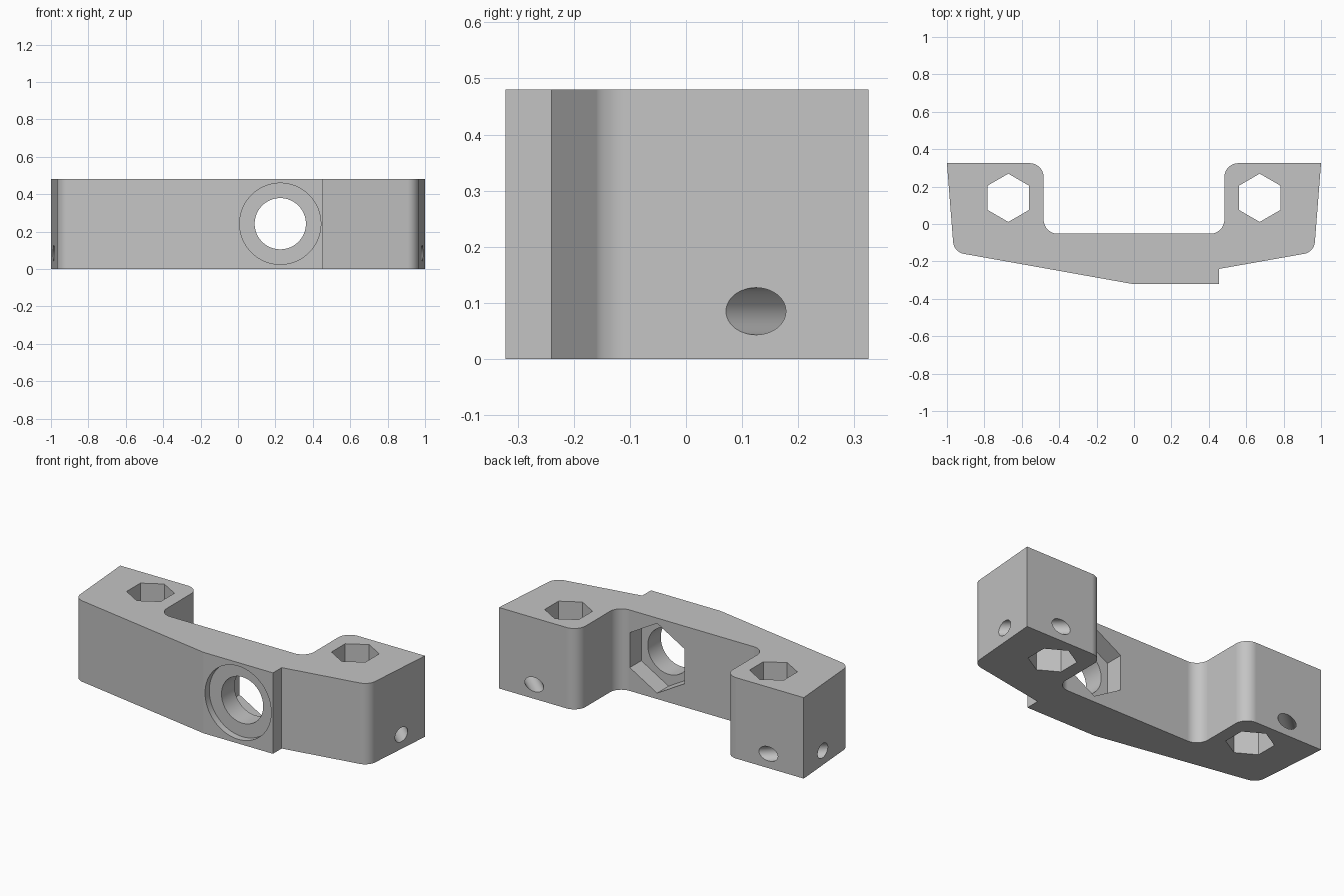
import bpy, bmesh, math
from mathutils import Vector, Matrix

default = bpy.data.objects.get("Cube")
if default:
    bpy.data.objects.remove(default, do_unlink=True)

HEIGHT = 0.48
grey = bpy.data.materials.new("light grey plastic")
colour = (0.55, 0.55, 0.55, 1)
grey.diffuse_color = colour
grey.use_nodes = True
grey.node_tree.nodes["Principled BSDF"].inputs["Base Color"].default_value = colour


def rounded(corners, steps=14):
    """Outline from (x, y, radius) corners; radius 0 stays sharp."""
    out = []
    for i, (x, y, r) in enumerate(corners):
        p = Vector((x, y))
        if r == 0:
            out.append(p)
            continue
        a = (Vector(corners[i - 1][:2]) - p).normalized()
        b = (Vector(corners[(i + 1) % len(corners)][:2]) - p).normalized()
        half = a.angle(b) / 2
        centre = p + (a + b).normalized() * r / math.sin(half)
        start = p + a * r / math.tan(half) - centre
        end = p + b * r / math.tan(half) - centre
        sweep = math.pi - 2 * half
        for k in range(steps + 1):
            t = k / steps
            out.append(centre + (start * math.sin((1 - t) * sweep)
                                 + end * math.sin(t * sweep)) / math.sin(sweep))
    return out


def polygon(radius, sides):
    return [Vector((radius * math.cos(math.pi / 2 + math.tau * i / sides),
                    radius * math.sin(math.pi / 2 + math.tau * i / sides)))
            for i in range(sides)]


def prism(name, outline, depth, matrix=Matrix()):
    """Extrude an outline along its local z and place it."""
    bm = bmesh.new()
    face = bm.faces.new([bm.verts.new((p.x, p.y, 0)) for p in outline])
    ext = bmesh.ops.extrude_face_region(bm, geom=[face])
    top = [v for v in ext["geom"] if isinstance(v, bmesh.types.BMVert)]
    bmesh.ops.translate(bm, verts=top, vec=(0, 0, depth))
    bmesh.ops.recalc_face_normals(bm, faces=bm.faces)
    bm.transform(matrix)
    mesh = bpy.data.meshes.new(name)
    bm.to_mesh(mesh)
    bm.free()
    mesh.materials.append(grey)
    obj = bpy.data.objects.new(name, mesh)
    bpy.context.collection.objects.link(obj)
    return obj


def along(start, end):
    """Placement whose z axis runs from start to end, with y kept upright."""
    start, end = Vector(start), Vector(end)
    z = (end - start).normalized()
    x = Vector((0, 0, 1)).cross(z).normalized()
    y = z.cross(x)
    rot = Matrix((x, y, z)).transposed().to_4x4()
    return Matrix.Translation(start) @ rot, (end - start).length


def bore(name, outline, start, end):
    matrix, length = along(start, end)
    return prism(name, outline, length, matrix)


# Bracket body: U-shaped plan with a shallow pointed front and a stepped pad
body = prism("bracket_body", rounded([
    (-1, 0.325, 0), (-0.963, -0.15, 0.07), (0, -0.322, 0), (0.455, -0.322, 0),
    (0.455, -0.24, 0), (0.963, -0.15, 0.07), (1, 0.325, 0),
    (0.483, 0.325, 0.075), (0.483, -0.052, 0.075),
    (-0.483, -0.052, 0.075), (-0.483, 0.325, 0.075)]), HEIGHT)

# Main bolt hole: counterbore in front, through hole, hex nut pocket behind
X, Z = 0.226, 0.242
cutters = [
    bore("bolt_hole", polygon(0.137, 64), (X, -0.5, Z), (X, 0.0, Z)),
    bore("front_counterbore", polygon(0.217, 72), (X, -0.5, Z), (X, -0.282, Z)),
    bore("nut_pocket", polygon(0.207, 6), (X, -0.16, Z), (X, 0.1, Z)),
]

# Each arm: vertical hex hole and a slanted pin hole across the back corner
for side, s in (("left", 1), ("right", -1)):
    cutters.append(prism(side + "_hex_hole", polygon(0.129, 6), 1,
                         Matrix.Translation((s * 0.672, 0.14, -0.2))))
    a, b = Vector((s * 0.768, 0.325, 0.085)), Vector((s * 0.984, 0.125, 0.085))
    cutters.append(bore(side + "_pin_hole", polygon(0.042, 48),
                        a - (b - a) * 0.6, b + (b - a) * 0.6))

# Cut all holes, then remove the cutters
bpy.ops.object.select_all(action="DESELECT")
bpy.context.view_layer.objects.active = body
body.select_set(True)
for cutter in cutters:
    cutter.hide_render = True
    mod = body.modifiers.new(cutter.name, "BOOLEAN")
    mod.operation, mod.solver, mod.object = "DIFFERENCE", "EXACT", cutter
    bpy.ops.object.modifier_apply(modifier=mod.name)
    bpy.data.objects.remove(cutter, do_unlink=True)

# Smooth fillets and bores, crisp edges elsewhere
bpy.ops.object.shade_smooth_by_angle(angle=math.radians(9))
weighted = body.modifiers.new("even_normals", "WEIGHTED_NORMAL")
weighted.keep_sharp = True
